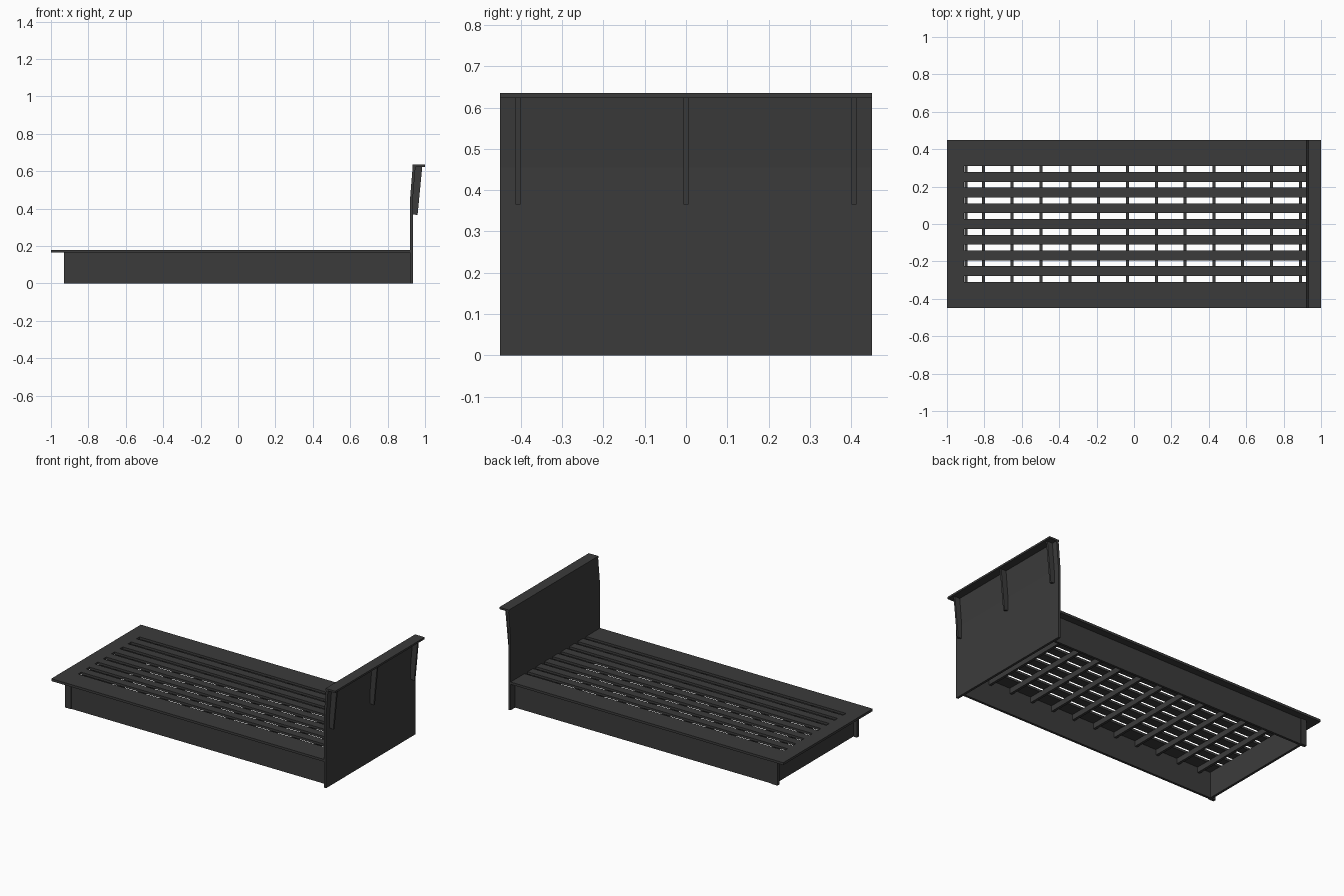
import bpy
import bmesh

cube = bpy.data.objects.get("Cube")
if cube:
    bpy.data.objects.remove(cube, do_unlink=True)

# Single dark charcoal finish
charcoal = bpy.data.materials.new("charcoal_wood")
charcoal.use_nodes = True
COLOUR = (0.044, 0.044, 0.044, 1)
charcoal.diffuse_color = COLOUR
charcoal.node_tree.nodes["Principled BSDF"].inputs["Base Color"].default_value = COLOUR


def prism(name, profile, y0, y1):
    """Extrude an x-z profile along y."""
    bm = bmesh.new()
    face = bm.faces.new([bm.verts.new((x, y0, z)) for x, z in profile])
    ext = bmesh.ops.extrude_face_region(bm, geom=[face])
    moved = [v for v in ext["geom"] if isinstance(v, bmesh.types.BMVert)]
    bmesh.ops.translate(bm, verts=moved, vec=(0, y1 - y0, 0))
    bmesh.ops.recalc_face_normals(bm, faces=bm.faces)
    mesh = bpy.data.meshes.new(name)
    bm.to_mesh(mesh)
    bm.free()
    mesh.materials.append(charcoal)
    obj = bpy.data.objects.new(name, mesh)
    bpy.context.collection.objects.link(obj)
    return obj


def box(name, x0, x1, y0, y1, z0, z1):
    return prism(name, [(x0, z0), (x1, z0), (x1, z1), (x0, z1)], y0, y1)


HALF = 0.45          # half width of the bed
DECK, TOP = 0.165, 0.18
HEAD = 0.92          # inner face of the headboard

# Deck border planks
box("foot_plank", -1, -0.91, -HALF, HALF, DECK, TOP)
for side, s in (("right", -1), ("left", 1)):
    def span(a, b):
        return sorted((s * a, s * b))
    box(f"side_plank_{side}", -0.91, HEAD, *span(0.362, HALF), DECK, TOP)
    # Base boards and foot posts
    box(f"side_board_{side}", -0.89, HEAD, *span(0.39, 0.405), 0, DECK)
    box(f"foot_post_{side}", -0.93, -0.89, *span(0.39, 0.41), 0, DECK)
box("foot_board", -0.905, -0.89, -0.39, 0.39, 0, DECK)

# Lengthwise slats
for i in range(-4, 5):
    y = i * 0.084
    box(f"slat_{i + 5}", -0.91, HEAD, y - 0.0265, y + 0.0265, DECK, TOP)

# Crosswise bearers
for i in range(12):
    x = -0.805 + i * 0.154
    box(f"bearer_{i + 1}", x - 0.008, x + 0.008, -0.39, 0.39, 0.13, DECK)

# Headboard: upright panel, leaning panel and cap
box("headboard_panel", HEAD, 0.935, -HALF, HALF, 0, 0.455)
prism("headboard_leaning_panel",
      [(HEAD, 0.455), (0.935, 0.455), (0.949, 0.624), (0.934, 0.624)], -HALF, HALF)
box("headboard_cap", 0.932, 1.0, -HALF, HALF, 0.623, 0.635)

# Brackets behind the headboard
for i in (-1, 0, 1):
    y = i * 0.407
    prism(f"headboard_bracket_{i + 2}",
          [(0.935, 0.37), (0.96, 0.365), (0.985, 0.624), (0.948, 0.624), (0.935, 0.455)],
          y - 0.006, y + 0.006)
